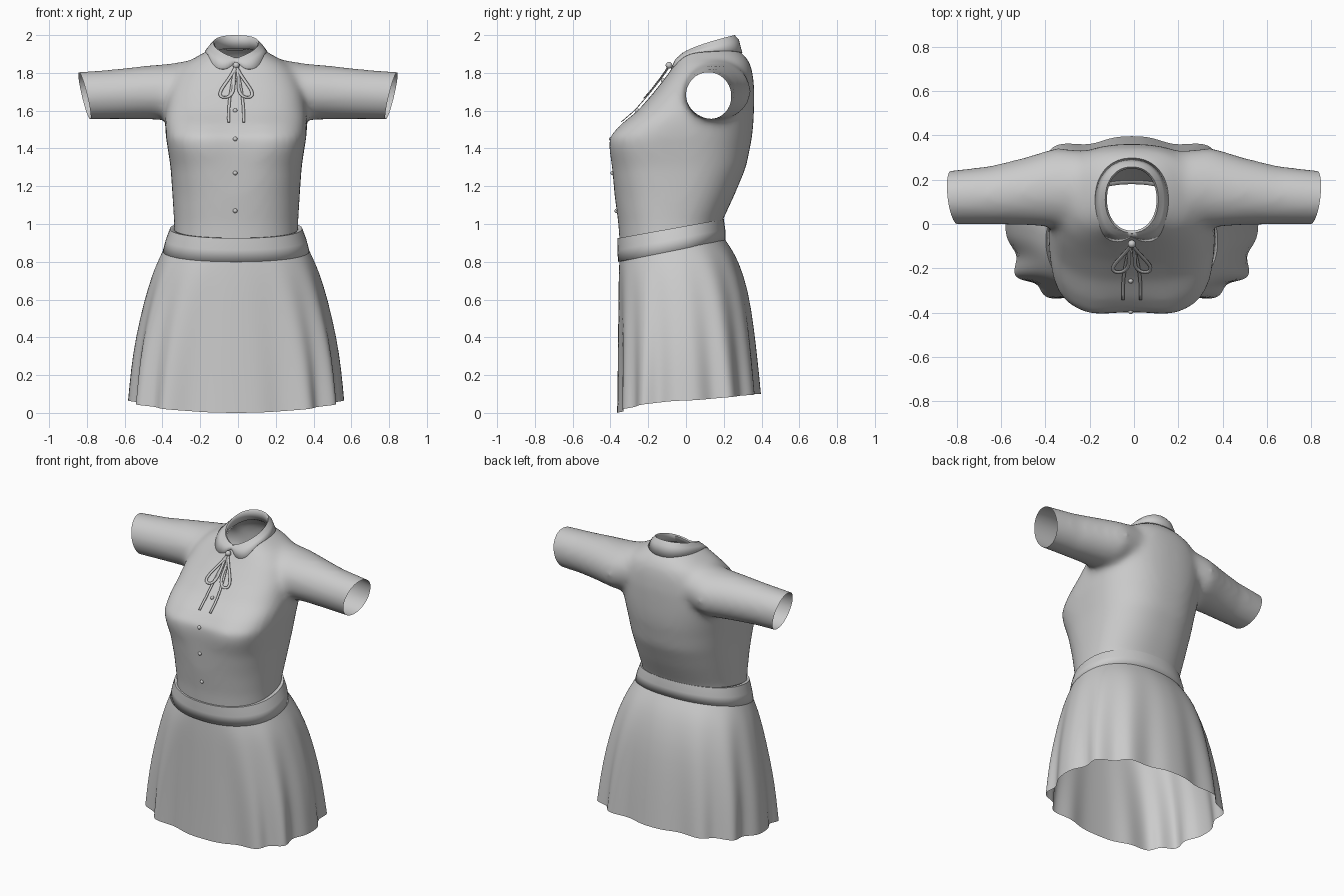
import bpy, bmesh, math
from mathutils import Vector
from mathutils.bvhtree import BVHTree

if "Cube" in bpy.data.objects:
    bpy.data.objects.remove(bpy.data.objects["Cube"])

CX = -0.01  # the garment hangs slightly off centre

cloth = bpy.data.materials.new("grey cloth")
cloth.use_nodes = True
GREY = (0.6, 0.6, 0.6, 1)
cloth.diffuse_color = GREY
cloth.node_tree.nodes["Principled BSDF"].inputs["Base Color"].default_value = GREY


def add_object(name, bm, angle=50):
    bmesh.ops.recalc_face_normals(bm, faces=bm.faces)
    mesh = bpy.data.meshes.new(name)
    bm.to_mesh(mesh)
    mesh.materials.append(cloth)
    ob = bpy.data.objects.new(name, mesh)
    bpy.context.collection.objects.link(ob)
    bpy.ops.object.select_all(action='DESELECT')
    ob.select_set(True)
    bpy.context.view_layer.objects.active = ob
    bpy.ops.object.shade_smooth_by_angle(angle=math.radians(angle))
    return ob


def loft(bm, rings, cap=False):
    rows = [[bm.verts.new(p) for p in ring] for ring in rings]
    n = len(rows[0])
    for a, b in zip(rows, rows[1:]):
        for i in range(n):
            j = (i + 1) % n
            bm.faces.new((a[i], a[j], b[j], b[i]))
    if cap:
        bm.faces.new(rows[0])
        bm.faces.new(rows[-1])


def power(v, n):
    return math.copysign(abs(v) ** (2 / n), v)


def bump(a, centre, width):
    """Soft bump at an angle away from the front, the same on both sides."""
    return math.exp(-((min(a, math.tau - a) - centre) / width) ** 2)


def oval(hx, front, back, height, n_front=2.2, n_back=2.2, steps=72, wave=None):
    """Rounded box outline; height is a function of angle (0 = front) and y."""
    points = []
    for i in range(steps):
        a = math.tau * i / steps
        n = n_front if math.cos(a) > 0 else n_back
        k = 1 + (wave(a) if wave else 0)
        x = hx * power(math.sin(a), n) * k
        y = (front + back) / 2 - (back - front) / 2 * power(math.cos(a), n) * k
        points.append((CX + x, y, height(a, y)))
    return points


def mix(a, b, t):
    return a + (b - a) * t


def solidify(ob, thickness, offset=-1):
    mod = ob.modifiers.new("thickness", 'SOLIDIFY')
    mod.thickness = thickness
    mod.offset = offset


# Blouse: torso and sleeves fused, smoothed, then opened at waist, cuffs and neck
bm = bmesh.new()
torso = [  # height, half width, front, back, front squareness, hollow between the halves
    (0.80, 0.33, -0.345, 0.17, 2.2, 0), (1.00, 0.328, -0.358, 0.185, 2.3, 0),
    (1.15, 0.337, -0.378, 0.255, 2.5, 0), (1.30, 0.347, -0.397, 0.318, 2.9, 0.02),
    (1.40, 0.362, -0.416, 0.338, 3.3, 0.045), (1.46, 0.372, -0.416, 0.35, 3.4, 0.05),
    (1.53, 0.377, -0.35, 0.357, 3.2, 0.04), (1.60, 0.375, -0.26, 0.36, 3, 0.02),
    (1.70, 0.36, -0.168, 0.362, 3, 0), (1.79, 0.325, -0.098, 0.355, 2.9, 0),
    (1.85, 0.27, -0.058, 0.34, 2.7, 0), (1.90, 0.185, -0.035, 0.305, 2.4, 0),
    (1.94, 0.11, -0.01, 0.24, 2.2, 0)]
loft(bm, [oval(w, f, b, lambda a, y, z=z: z, n, 2.4, wave=lambda a, h=h: -h * bump(a, 0, 0.16))
          for z, w, f, b, n, h in torso], True)
sleeve = [  # distance out, centre height, radius z, centre y, radius y
    (0.12, 1.745, 0.145, 0.165, 0.155), (0.35, 1.70, 0.15, 0.165, 0.18),
    (0.50, 1.695, 0.142, 0.147, 0.152), (0.65, 1.687, 0.133, 0.13, 0.132),
    (0.95, 1.674, 0.124, 0.113, 0.116)]
for side in (-1, 1):
    loft(bm, [[(side * d, cy + ry * math.cos(t), cz + rz * math.sin(t))
               for t in (math.tau * i / 40 for i in range(40))]
              for d, cz, rz, cy, ry in sleeve], True)
blouse = add_object("blouse", bm)
remesh = blouse.modifiers.new("fuse", 'REMESH')
remesh.mode = 'VOXEL'
remesh.voxel_size = 0.018
smooth = blouse.modifiers.new("soften", 'SMOOTH')
smooth.iterations = 18
bpy.context.view_layer.update()
fused = blouse.evaluated_get(bpy.context.evaluated_depsgraph_get())
bm = bmesh.new()
bm.from_mesh(fused.to_mesh())
bpy.data.objects.remove(blouse)
cuts = [((0, -0.36, 0.88), (0, 0.2, -1)),
        ((0.84, 0.11, 1.8), (1, -0.12, -0.24)), ((-0.84, 0.11, 1.8), (-1, -0.12, -0.24))]
for point, normal in cuts:
    bmesh.ops.bisect_plane(bm, geom=bm.verts[:] + bm.edges[:] + bm.faces[:],
                           plane_co=point, plane_no=normal, clear_outer=True)
neck = [v for v in bm.verts if v.co.z > 1.75
        and ((v.co.x - CX) / 0.12) ** 2 + ((v.co.y - 0.11) / 0.15) ** 2 < 1]
bmesh.ops.delete(bm, geom=neck, context='VERTS')
surface = BVHTree.FromBMesh(bm)
add_object("blouse", bm)


def front_y(x, z):
    hit = surface.ray_cast(Vector((x, -2, z)), Vector((0, 1, 0)))[0]
    return min(hit.y, -0.07) if hit else -0.07


def top_z(x, y, fallback):
    hit = surface.ray_cast(Vector((x, y, 3)), Vector((0, 0, -1)))[0]
    return hit.z if hit and hit.z > 1.7 else fallback


# Waistband: tilted upward towards the back
def band_low(a, y):
    return 0.80 + (y + 0.36) * 0.2


def band_high(a, y):
    return 0.925 + (y + 0.36) * 0.18


def band_middle(a, y):
    return (band_low(a, y) + band_high(a, y)) / 2


bm = bmesh.new()
loft(bm, [oval(0.388, -0.36, 0.208, band_low), oval(0.372, -0.363, 0.208, band_middle),
          oval(0.35, -0.362, 0.2, band_high), oval(0.325, -0.345, 0.18, band_high)])
solidify(add_object("waistband", bm), 0.008)

# Skirt: flared, with soft folds that deepen towards the hem
profile = [(0, 0.38, -0.352, 0.2), (0.08, 0.408, -0.354, 0.24), (0.17, 0.438, -0.355, 0.277),
           (0.35, 0.48, -0.354, 0.325), (0.6, 0.522, -0.353, 0.353), (0.8, 0.542, -0.352, 0.37),
           (1, 0.553, -0.352, 0.384)]


def hem(a):
    return 0.1 * ((1 - math.cos(a)) / 2) ** 0.6


bm = bmesh.new()
rings = []
for f, w, front, back in profile:
    rings.append(oval(w, front, back,
                      lambda a, y, f=f: mix(band_low(a, y) + 0.015, hem(a), f),
                      mix(2.2, 3.3, f ** 0.6), mix(2.2, 2.6, f), 144,
                      lambda a, f=f: 0.036 * f * math.cos(12 * a)))
loft(bm, rings)
skirt = add_object("skirt", bm, 70)
skirt.modifiers.new("smooth cloth", 'SUBSURF').levels = 1


# Collar: an inner stand that folds over into two round wings resting on the shoulders
def collar_ring(rx, front, back, z_front, z_back, notch=0.0, wing=0.0):
    def height(a, y):
        return mix(z_front, z_back, min(1, max(0, (y - front) / (back - front))) ** 0.6)

    def flare(a):
        return wing * bump(a, 0.65, 0.35) - notch * bump(a, 0, 0.2)
    return oval(rx, front, back, height, 2.1, 2.2, wave=flare)


bm = bmesh.new()
wing_edge = [(x, y, top_z(x, y, z - 0.006) + 0.006)
             for x, y, z in collar_ring(0.166, -0.082, 0.298, 1.825, 1.94, 0.12, 0.12)]
loft(bm, [collar_ring(0.118, -0.035, 0.255, 1.84, 1.93), collar_ring(0.112, -0.03, 0.25, 1.875, 1.99),
          collar_ring(0.12, -0.04, 0.258, 1.88, 2.0),
          collar_ring(0.144, -0.062, 0.28, 1.862, 1.975, 0.04, 0.06), wing_edge])
solidify(add_object("collar", bm, 60), 0.006)


# Ribbon: flat strips following the blouse front
def strip(name, path, width, lift):
    bm = bmesh.new()
    points = [Vector((x, front_y(x, z) - lift, z)) for x, z in path]
    rows = []
    for i, p in enumerate(points):
        along = points[min(i + 1, len(points) - 1)] - points[max(i - 1, 0)]
        across = along.cross(Vector((0, -0.6, 0.8))).normalized() * width / 2
        rows.append([bm.verts.new(p + across), bm.verts.new(p - across)])
    for a, b in zip(rows, rows[1:]):
        bm.faces.new((a[0], a[1], b[1], b[0]))
    solidify(add_object(name, bm), 0.004, 0)


KNOT = 1.84
for side, word in ((1, "left"), (-1, "right")):
    loop = []
    for i in range(25):
        t = math.pi * i / 24
        drop, swing = 0.17 * math.sin(t), 0.042 * math.sin(2 * t) * math.sin(t)
        loop.append((CX + side * (drop * 0.36 + swing), KNOT - drop))
    strip(word + "_ribbon_loop", loop, 0.016, 0.025)
    tail = [(CX + side * (0.04 * math.sin(k * 1.7)), KNOT - 0.3 * k)
            for k in (i / 14 for i in range(15))]
    strip(word + "_ribbon_tail", tail, 0.014, 0.018)


def bead(name, x, z, size, lift):
    bm = bmesh.new()
    bmesh.ops.create_uvsphere(bm, u_segments=12, v_segments=8, radius=size)
    bmesh.ops.translate(bm, verts=bm.verts, vec=(x, front_y(x, z) - lift, z))
    add_object(name, bm)


bead("ribbon_knot", CX, KNOT, 0.018, 0.02)

# Buttons down the front
for i, z in enumerate((1.76, 1.6, 1.45, 1.27, 1.07)):
    bead("button_%d" % (i + 1), CX - 0.005, z, 0.012, 0.0)
